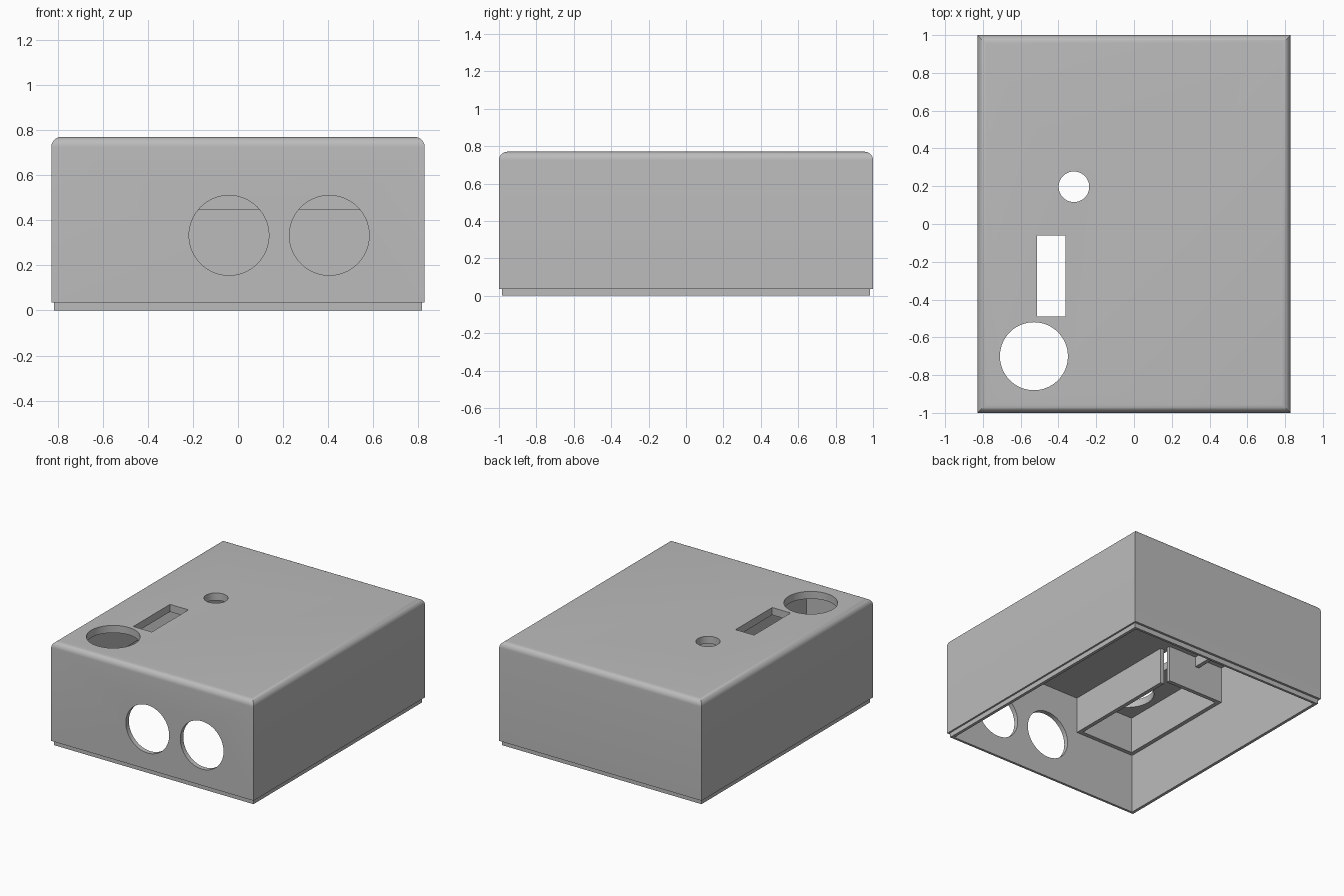
import bpy
import bmesh
from mathutils import Matrix, Vector

old = bpy.data.objects.get("Cube")
if old:
    bpy.data.objects.remove(old, do_unlink=True)

grey = bpy.data.materials.new("plain grey")
grey.use_nodes = True
colour = (0.5, 0.5, 0.5, 1)
grey.diffuse_color = colour
grey.node_tree.nodes["Principled BSDF"].inputs["Base Color"].default_value = colour

HALF_X, HALF_Y, TOP = 0.828, 1.0, 0.77
IN_X, IN_Y, CEILING = 0.793, 0.965, 0.715
WALL, WALL_BOTTOM = 0.03, 0.445


def add_object(name, bm):
    mesh = bpy.data.meshes.new(name)
    bm.to_mesh(mesh)
    bm.free()
    mesh.materials.append(grey)
    obj = bpy.data.objects.new(name, mesh)
    bpy.context.collection.objects.link(obj)
    return obj


def box(name, x, y, z, bevel=0):
    """Box from (low, high) pairs, with optionally rounded top edges."""
    bm = bmesh.new()
    bmesh.ops.create_cube(bm, size=1)
    for v in bm.verts:
        v.co = Vector([s[0] + (c + 0.5) * (s[1] - s[0]) for c, s in zip(v.co, (x, y, z))])
    if bevel:
        edges = [e for e in bm.edges if all(v.co.z > z[1] - 0.001 for v in e.verts)]
        bmesh.ops.bevel(bm, geom=edges, offset=bevel, segments=8, profile=0.5, affect='EDGES')
    return add_object(name, bm)


def cylinder(name, centre, radius, depth, axis):
    bm = bmesh.new()
    turn = Matrix.Rotation(1.5707963, 4, 'X') if axis == 'Y' else Matrix.Identity(4)
    bmesh.ops.create_cone(bm, cap_ends=True, segments=64, radius1=radius, radius2=radius,
                          depth=depth, matrix=Matrix.Translation(centre) @ turn)
    return add_object(name, bm)


def combine(target, other, operation):
    mod = target.modifiers.new("combine", 'BOOLEAN')
    mod.operation = operation
    mod.solver = 'EXACT'
    mod.object = other
    bpy.context.view_layer.objects.active = target
    bpy.ops.object.modifier_apply(modifier=mod.name)
    bpy.data.objects.remove(other, do_unlink=True)


# Outer shell with rounded top edges and a stepped lip below
case = box("case", (-HALF_X, HALF_X), (-HALF_Y, HALF_Y), (0.035, TOP), bevel=0.045)
combine(case, box("lip", (-0.815, 0.815), (-0.983, 0.983), (0, 0.2)), 'UNION')
combine(case, box("cavity", (-IN_X, IN_X), (-IN_Y, IN_Y), (-0.1, CEILING)), 'DIFFERENCE')

# Two round front ports
for x in (-0.04, 0.405):
    combine(case, cylinder("port", (x, -1, 0.333), 0.177, 0.2, 'Y'), 'DIFFERENCE')

# Top openings: large hole, slot and small hole
combine(case, cylinder("large_hole", (-0.53, -0.7, 0.75), 0.18, 0.2, 'Z'), 'DIFFERENCE')
combine(case, cylinder("small_hole", (-0.318, 0.197, 0.75), 0.081, 0.2, 'Z'), 'DIFFERENCE')
combine(case, box("slot", (-0.513, -0.362), (-0.49, -0.062), (0.65, 0.85)), 'DIFFERENCE')

bpy.ops.object.select_all(action='DESELECT')
case.select_set(True)
bpy.context.view_layer.objects.active = case
bpy.ops.object.shade_smooth_by_angle(angle=0.6)


# Inner walls hanging from the ceiling
def inner_wall(name, x, y, bottom=WALL_BOTTOM):
    box(name, x, y, (bottom, CEILING))


inner_wall("compartment_side_wall", (-0.33, -0.30), (-IN_Y, -0.075))
inner_wall("compartment_back_wall", (-IN_X, -0.33), (-0.045, -0.015))
inner_wall("compartment_outer_wall", (-IN_X, -IN_X + WALL), (-IN_Y + WALL, -0.045))
inner_wall("compartment_front_wall", (-IN_X, -0.33), (-IN_Y, -IN_Y + WALL))
inner_wall("rib", (-0.59, -0.56), (-0.015, 0.4), bottom=0.64)
inner_wall("rear_cross_wall", (-0.25, IN_X), (0.45, 0.45 + WALL))
inner_wall("rear_side_wall", (-0.25, -0.25 + WALL), (0.45 + WALL, IN_Y))
